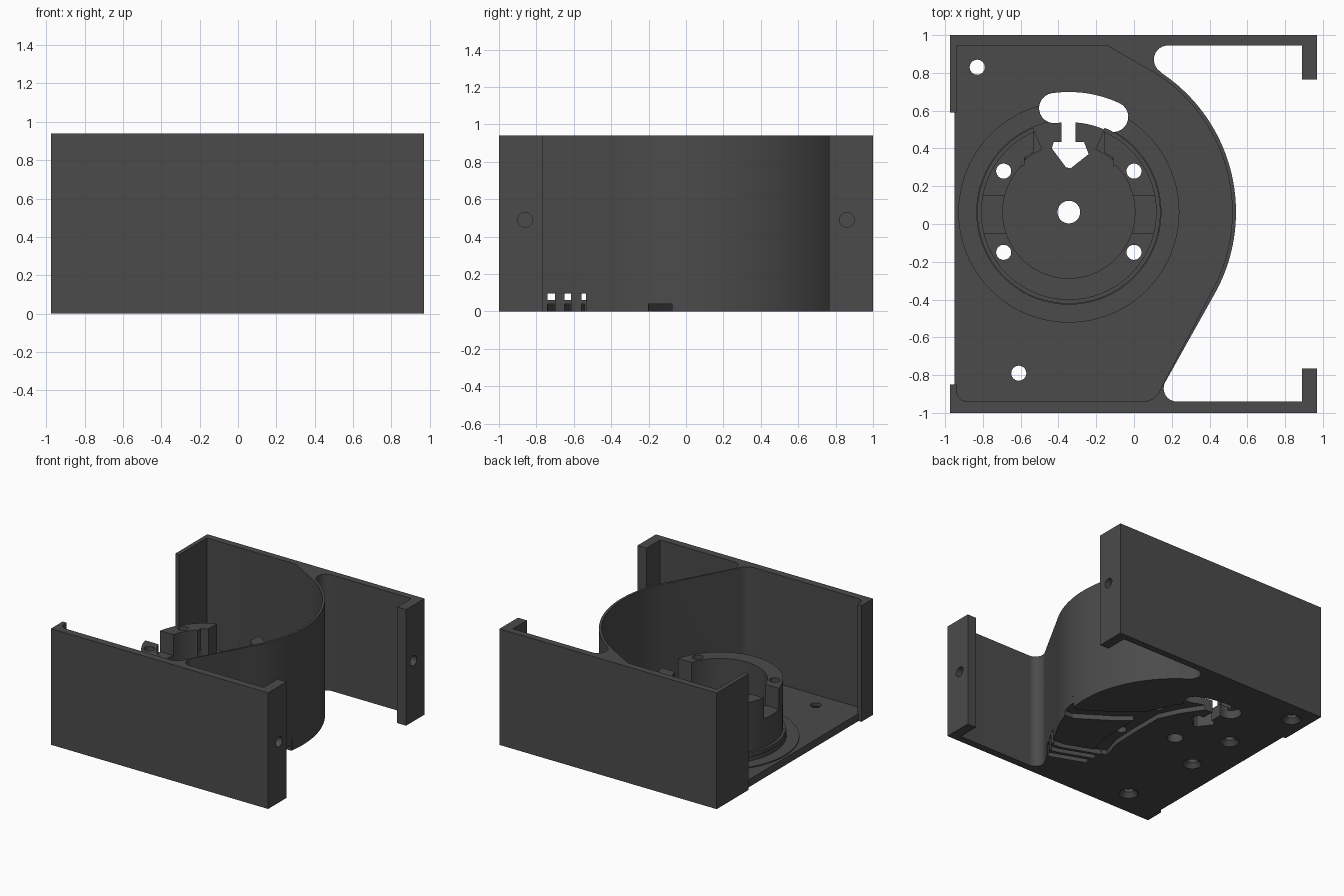
import bpy, bmesh, math
from mathutils import Vector

if "Cube" in bpy.data.objects:
    bpy.data.objects.remove(bpy.data.objects["Cube"])

CX, CY = -0.345, 0.063          # hub centre
mat = bpy.data.materials.new("dark_grey")
mat.diffuse_color = (0.07, 0.07, 0.07, 1)
mat.use_nodes = True
mat.node_tree.nodes["Principled BSDF"].inputs["Base Color"].default_value = mat.diffuse_color


def arc(cx, cy, r, a0, a1, n=12):
    """Points on an arc, angles in degrees."""
    return [(cx + r * math.cos(math.radians(a0 + (a1 - a0) * i / n)),
             cy + r * math.sin(math.radians(a0 + (a1 - a0) * i / n))) for i in range(n + 1)]


def hub_arc(r, a0, a1, n=24):
    return arc(CX, CY, r, a0, a1, n)


def finish(name, bm):
    bmesh.ops.recalc_face_normals(bm, faces=bm.faces)
    me = bpy.data.meshes.new(name)
    bm.to_mesh(me)
    bm.free()
    me.materials.append(mat)
    ob = bpy.data.objects.new(name, me)
    bpy.context.collection.objects.link(ob)
    return ob


def prism(name, pts, z0, z1):
    """Extrude a flat outline from z0 to z1."""
    bm = bmesh.new()
    face = bm.faces.new([bm.verts.new((x, y, z0)) for x, y in pts])
    ext = bmesh.ops.extrude_face_region(bm, geom=[face])
    for v in ext["geom"]:
        if isinstance(v, bmesh.types.BMVert):
            v.co.z = z1
    return finish(name, bm)


def cone(name, x, y, z0, z1, r0, r1, n=32):
    bm = bmesh.new()
    bmesh.ops.create_cone(bm, cap_ends=True, segments=n, radius1=r0, radius2=r1, depth=z1 - z0)
    bmesh.ops.translate(bm, verts=bm.verts, vec=(x, y, (z0 + z1) / 2))
    return finish(name, bm)


def ribbon(name, path, w, z0, z1):
    """Constant width channel along a path."""
    p = [Vector(q) for q in path]
    left, right = [], []
    for i, q in enumerate(p):
        d = (p[min(i + 1, len(p) - 1)] - p[max(i - 1, 0)]).normalized()
        n = Vector((-d.y, d.x)) * w / 2
        left.append(tuple(q + n))
        right.append(tuple(q - n))
    return prism(name, left + right[::-1], z0, z1)


def cut(ob, cutters):
    for c in cutters:
        m = ob.modifiers.new("cut", "BOOLEAN")
        m.operation, m.solver, m.object = "DIFFERENCE", "EXACT", c
    dg = bpy.context.evaluated_depsgraph_get()
    dg.update()
    me = bpy.data.meshes.new_from_object(ob.evaluated_get(dg))
    ob.modifiers.clear()
    ob.data = me


# Inner outline of the scroll-shaped chamber
inner = ([(-0.143, 0.945)] + hub_arc(0.865, 60, -30, 40)
         + arc(0.045, -0.84, 0.10, -30, -90, 8))

# Side walls, scroll wall and mounting tabs in one outline
walls = prism("housing_walls",
    [(-0.975, -1), (0.97, -1), (0.97, -0.765), (0.89, -0.765), (0.89, -0.94)]
    + arc(0.227, -0.87, 0.07, 270, 150)
    + hub_arc(0.885, -30, 56, 40)
    + arc(0.18, 0.87, 0.075, 236, 90)
    + [(0.89, 0.945), (0.89, 0.765), (0.97, 0.765), (0.97, 1), (-0.975, 1),
       (-0.975, 0.59), (-0.94, 0.59), (-0.94, 0.945)]
    + inner + arc(-0.88, -0.88, 0.06, 270, 180, 6)
    + [(-0.94, -0.85), (-0.975, -0.85)], 0, 0.94)

# Floor, raised disc and hub base
floor = prism("floor", [(-0.95, 0.945)] + inner + [(-0.95, -0.94)], 0, 0.06)
disc = cone("floor_disc", CX, CY, 0.05, 0.068, 0.585, 0.585, 96)
base = cone("hub_base", CX, CY, 0.05, 0.10, 0.49, 0.49, 96)

# Hub ring: low collar, low ring and three raised sections
collar = prism("hub_collar", hub_arc(0.485, 113, 427, 80) + hub_arc(0.36, 427, 113, 80), 0.09, 0.13)
ring = prism("hub_ring", hub_arc(0.465, 113.5, 426.5, 80) + hub_arc(0.35, 407, 133, 80), 0.09, 0.36)
front_rim = prism("hub_front_rim", hub_arc(0.465, 194, 346, 40) + hub_arc(0.35, 341, 199, 40), 0.35, 0.53)
side = hub_arc(0.465, 10.7, 66.5, 16) + [(-0.16, 0.38), (-0.11, 0.35), (-0.11, 0.31)] + hub_arc(0.35, 44, 14.4, 8)
right_rim = prism("hub_right_rim", side, 0.09, 0.53)
left_rim = prism("hub_left_rim", [(2 * CX - x, y) for x, y in side], 0.09, 0.53)

# Through cutters: screw holes, shaft hole, curved slot and arrow-shaped notch
screws = [(x, y) for x in (-0.69, 0.0) for y in (-0.15, 0.28)]
corners = [(-0.83, 0.83), (-0.61, -0.79)]
screw_cut = [cone("screw_cutter", x, y, -0.1, 1.0, 0.04, 0.04, 24) for x, y in screws]
hole_cut = [cone("hole_cutter", x, y, -0.1, 0.2, 0.04, 0.04, 24) for x, y in corners]
hole_cut.append(cone("shaft_cutter", CX, CY, -0.1, 0.3, 0.06, 0.06))
e0, e1 = hub_arc(0.556, 98, 65, 1)
slot_cut = [
    prism("slot_cutter", hub_arc(0.636, 65, 98, 12) + arc(*e0, 0.08, 98, 278, 12)[1:-1]
          + hub_arc(0.476, 98, 65, 12) + arc(*e1, 0.08, -115, 65, 12)[1:-1], -0.1, 0.3),
    prism("arrow_cutter", [(-0.385, 0.56), (-0.385, 0.435), (-0.425, 0.435), (-0.435, 0.40),
          (-0.36, 0.30), (-0.335, 0.295), (-0.24, 0.37), (-0.265, 0.435), (-0.31, 0.435),
          (-0.31, 0.56)], -0.1, 0.3)]

# Underside cutters: countersinks and cable channels
sink_cut = [cone("sink_cutter", x, y, -0.01, 0.035, 0.08, 0.04, 24) for x, y in screws[:2] + corners]
chan_cut = [
    ribbon("wide_channel", [(0.7, -0.137), (0.45, -0.137), (0.2, 0.03), (0.02, 0.18),
                            (-0.08, 0.4), (-0.2, 0.58)], 0.13, -0.05, 0.04),
    ribbon("side_channel", [(-0.06, -0.47), (-0.01, -0.3), (0.0, -0.1), (0.0, 0.22)], 0.12, -0.05, 0.0395)]
chan_cut += [ribbon("cable_channel", [(0.45, y - 0.02), (0.22, y), (-0.07, y + 0.11)], 0.05, -0.05, 0.0385)
             for y in (-0.725, -0.64, -0.56)]

# Outside cutters: cable recesses in the scroll wall and blind holes in the tabs
wall_cut = [ribbon("recess_cutter", [(0.6, y), (x, y)], w, -0.05, 0.095)
            for x, y, w in ((0.525, -0.137, 0.14), (0.21, -0.725, 0.05),
                            (0.258, -0.64, 0.05), (0.305, -0.56, 0.05))]
for y in (-0.86, 0.86):
    c = cone("tab_hole_cutter", 0, 0, -0.06, 0.06, 0.04, 0.04, 24)
    c.rotation_euler = (0, math.pi / 2, 0)
    c.location = (0.97, y, 0.49)
    wall_cut.append(c)

bpy.context.view_layer.update()
cut(floor, screw_cut + hole_cut + slot_cut + sink_cut + chan_cut)
cut(walls, wall_cut + chan_cut[:1])
for ob in (disc, base):
    cut(ob, screw_cut + hole_cut[-1:] + slot_cut)
for ob in (collar, ring, front_rim, right_rim, left_rim):
    cut(ob, screw_cut)

# Remove cutters, shade the rest
for c in screw_cut + hole_cut + slot_cut + sink_cut + chan_cut + wall_cut:
    bpy.data.objects.remove(c)
for ob in bpy.context.collection.objects:
    ob.select_set(True)
    bpy.context.view_layer.objects.active = ob
bpy.ops.object.shade_smooth_by_angle(angle=math.radians(30))
